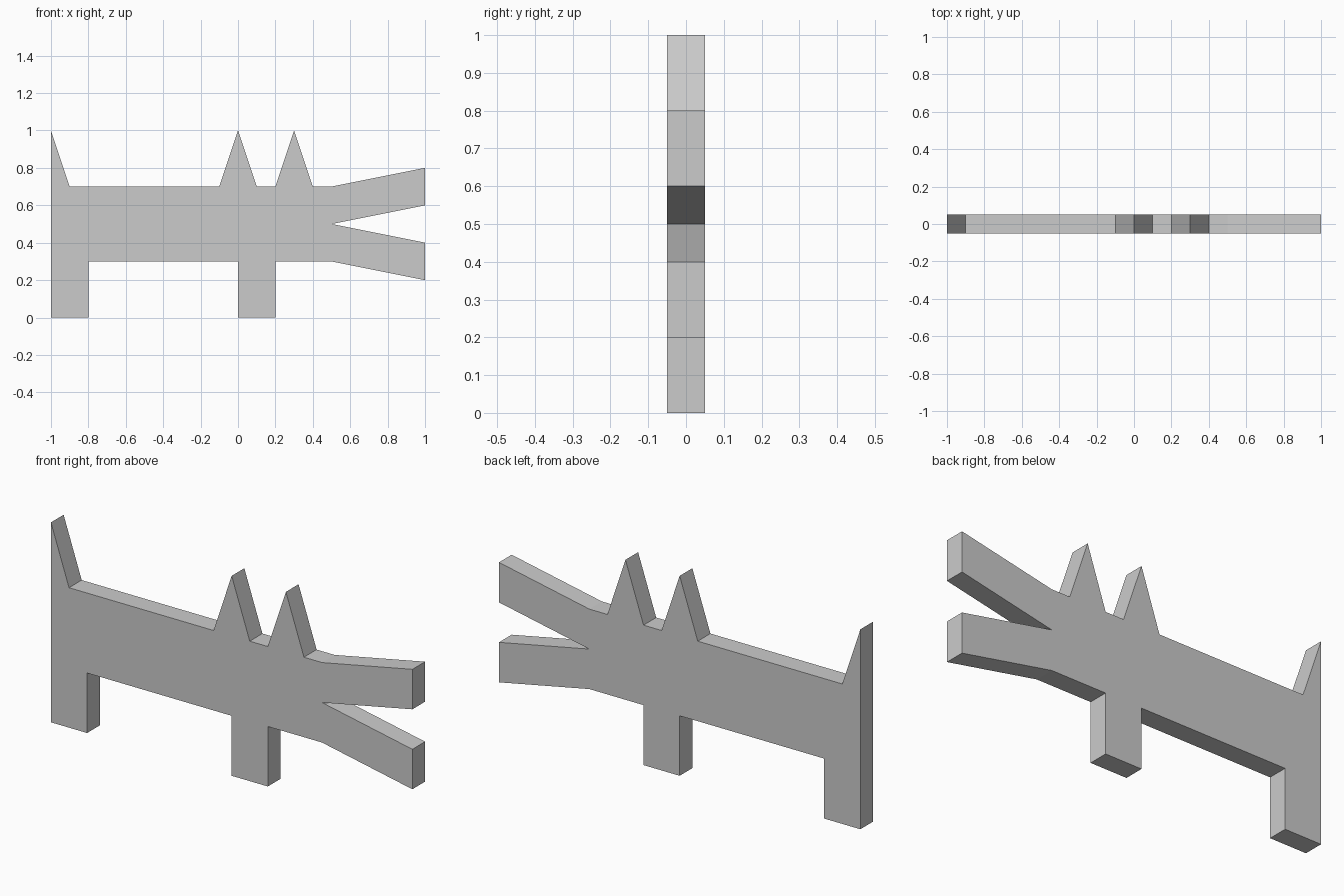
import bpy
import bmesh

if "Cube" in bpy.data.objects:
    bpy.data.objects.remove(bpy.data.objects["Cube"])

THICKNESS = 0.1


def leg(x):
    """Square leg, 0.2 wide, starting at x on the underside."""
    return [(x, 0.3), (x, 0), (x + 0.2, 0), (x + 0.2, 0.3)]


def ear(x):
    """Pointed ear centred on x, traced right to left."""
    return [(x + 0.1, 0.7), (x, 1), (x - 0.1, 0.7)]


# Side outline, counter-clockwise from the back leg
lower_jaw = [(0.5, 0.3), (1, 0.2), (1, 0.4)]
upper_jaw = [(1, 0.6), (1, 0.8), (0.5, 0.7)]
tail = [(-0.9, 0.7), (-1, 1)]
outline = (leg(-1)[1:] + leg(0) + lower_jaw + [(0.5, 0.5)] + upper_jaw
           + ear(0.3) + ear(0) + tail)

# Flat animal cut-out: one profile extruded through its thickness
bm = bmesh.new()
face = bm.faces.new([bm.verts.new((x, -THICKNESS / 2, z)) for x, z in outline])
result = bmesh.ops.extrude_face_region(bm, geom=[face], use_keep_orig=True)
moved = [g for g in result["geom"] if isinstance(g, bmesh.types.BMVert)]
bmesh.ops.translate(bm, verts=moved, vec=(0, THICKNESS, 0))
bmesh.ops.recalc_face_normals(bm, faces=bm.faces)

mesh = bpy.data.meshes.new("flat_dog")
bm.to_mesh(mesh)
bm.free()
bpy.context.collection.objects.link(bpy.data.objects.new("flat_dog", mesh))
